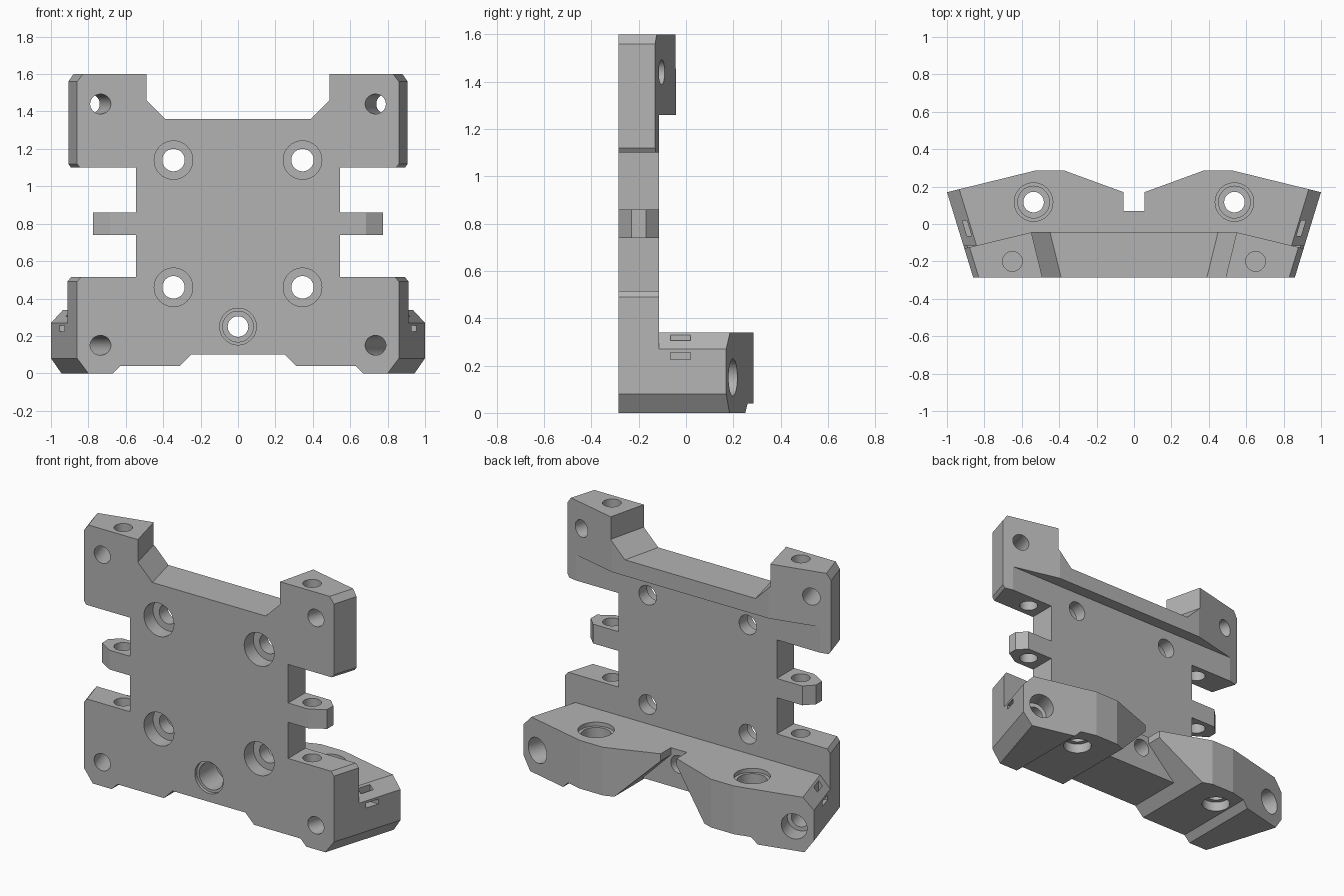
import bpy, bmesh, math
from mathutils import Vector, Matrix

if "Cube" in bpy.data.objects:
    bpy.data.objects.remove(bpy.data.objects["Cube"])

FRONT, BACK = -0.285, -0.115      # faces of the main plate
S, T = 0.307, 0.245               # outward slants of the sides and the top notch
scene = bpy.context.scene
cutters = bpy.data.collections.new("cutters")
scene.collection.children.link(cutters)

grey = bpy.data.materials.new("light grey plastic")
grey.use_nodes = True
colour = (0.45, 0.45, 0.45, 1)
grey.diffuse_color = colour
grey.node_tree.nodes["Principled BSDF"].inputs["Base Color"].default_value = colour


def make(name, bm, mirror, cutter):
    bmesh.ops.recalc_face_normals(bm, faces=bm.faces)
    mesh = bpy.data.meshes.new(name)
    bm.to_mesh(mesh)
    bm.free()
    ob = bpy.data.objects.new(name, mesh)
    (cutters if cutter else scene.collection).objects.link(ob)
    mesh.materials.append(grey)
    if mirror:
        ob.modifiers.new("mirror", 'MIRROR').use_mirror_merge = False
    if cutter:
        ob.hide_render = True
        ob.hide_set(True)
    return ob


def loft(name, lower, upper, mirror, cutter):
    bm = bmesh.new()
    a = [bm.verts.new(p) for p in lower]
    b = [bm.verts.new(p) for p in upper]
    bm.faces.new(a)
    bm.faces.new(b[::-1])
    for i in range(len(a)):
        j = (i + 1) % len(a)
        bm.faces.new((a[i], b[i], b[j], a[j]))
    return make(name, bm, mirror, cutter)


def front_prism(name, profile, y0, y1, mirror=False, cutter=False):
    """Extrude an (x, z, slant) outline from y0 to y1; without mirror, the half outline is completed."""
    def ring(y):
        half = [(p[0] + (p[2] if len(p) > 2 else 0) * (y - FRONT), y, p[1]) for p in profile]
        return half if mirror else half + [(-x, y, z) for x, y, z in reversed(half)]
    return loft(name, ring(y0), ring(y1), mirror, cutter)


def top_prism(name, outline, z0, z1, cutter=False):
    return loft(name, [(x, y, z0) for x, y in outline],
                [(x, y, z1) for x, y in outline], True, cutter)


def bore(name, start, end, radius):
    start, end = Vector(start), Vector(end)
    axis = end - start
    bm = bmesh.new()
    place = Matrix.Translation((start + end) / 2) @ axis.to_track_quat('Z', 'Y').to_matrix().to_4x4()
    bmesh.ops.create_cone(bm, cap_ends=True, segments=40, radius1=radius, radius2=radius,
                          depth=axis.length, matrix=place)
    return make(name, bm, start.x > 0.01, True)


# Main plate with ears and side pockets
parts = [front_prism("main_plate", [
    (.25, .10), (.31, .04), (.63, .04), (.67, 0), (.80, 0, S), (.86, .08, S), (.86, .49, S),
    (.84, .515, S), (.545, .515), (.545, 1.10), (.845, 1.10, S), (.86, 1.12, S), (.86, 1.56, S),
    (.83, 1.60, S), (.49, 1.60, T), (.49, 1.46, T), (.39, 1.36, T)], FRONT, BACK)]

# Thicker band across the top of the back
parts.append(front_prism("upper_back_band", [
    (.86, 1.26, S), (.86, 1.56, S), (.83, 1.60, S), (.49, 1.60, T), (.49, 1.46, T),
    (.39, 1.36, T)], BACK, -.042))

# Lower shelf: two lobes joined by a bridge
parts.append(front_prism("shelf_lobes", [
    (.055, .34), (.055, .295), (.25, .10), (.31, .04), (.63, .04), (.67, 0), (.80, 0, S),
    (.86, .08, S), (.86, .27, S), (.79, .34, S)], BACK, .285, mirror=True))
parts.append(front_prism("shelf_bridge", [(.28, .10), (.28, .34)], BACK, .07))

# Side tabs
parts.append(top_prism("side_tabs", [
    (.545, FRONT), (.685, FRONT), (.775, -.23), (.775, -.17), (.72, BACK), (.545, BACK)], .74, .86))

# Trims that shape the slanted backs
top_prism("band_trim", [(.489, -.03), (1.1, -.177), (1.1, .02), (.489, .02)], 1.05, 1.7, True)
top_prism("lobe_outer_trim", [(.449, .305), (1.2, .121), (1.2, .5), (.449, .5)], -.1, .5, True)
top_prism("lobe_inner_trim", [(.425, .305), (.02, .157), (.02, .5), (.425, .5)], -.1, .5, True)

# Cable tie slots through the shelf corners
front_prism("tie_slot", [(.80, .225, S), (1.0, .225, S), (1.0, .255, S), (.825, .255, S),
                         (.825, .4, S), (.80, .4, S)], -.065, .02, True, True)

# Counterbored holes through the plate
for z in (.46, 1.14):
    bore("plate_hole", (.345, -.4, z), (.345, 0, z), .06)
    bore("plate_counterbore", (.345, -.4, z), (.345, -.195, z), .103)
bore("centre_hole", (0, -.4, .25), (0, .2, .25), .055)
bore("centre_counterbore", (0, -.4, .25), (0, -.10, .25), .082)
bore("centre_rim", (0, -.4, .25), (0, -.265, .25), .098)


# Angled screw holes, following the slant of the sides
def slanted(y, z):
    return (.735 + S * (y - FRONT), y, z)


bore("upper_screw_hole", slanted(-.4, 1.44), slanted(.1, 1.44), .053)
bore("lower_screw_hole", slanted(-.4, .15), slanted(.4, .15), .053)
bore("lower_screw_head", slanted(.09, .15), slanted(.4, .15), .078)

# Vertical pin holes and stepped shelf holes
bore("pin_hole", (.65, -.2, .25), (.65, -.2, 1.8), .053)
bore("shelf_hole", (.537, .117, -.1), (.537, .117, .5), .055)
bore("shelf_bore_top", (.537, .117, .22), (.537, .117, .5), .085)
bore("shelf_rim_top", (.537, .117, .315), (.537, .117, .5), .103)
bore("shelf_bore_bottom", (.537, .117, -.1), (.537, .117, .10), .082)

# Cut every part, then smooth the round surfaces
for ob in parts:
    cut = ob.modifiers.new("holes", 'BOOLEAN')
    cut.operation, cut.operand_type, cut.solver = 'DIFFERENCE', 'COLLECTION', 'EXACT'
    cut.collection = cutters
    cut.use_self = True
    bpy.ops.object.select_all(action='DESELECT')
    ob.select_set(True)
    bpy.context.view_layer.objects.active = ob
    bpy.ops.object.convert(target='MESH')
    bpy.ops.object.shade_smooth_by_angle(angle=math.radians(13))
